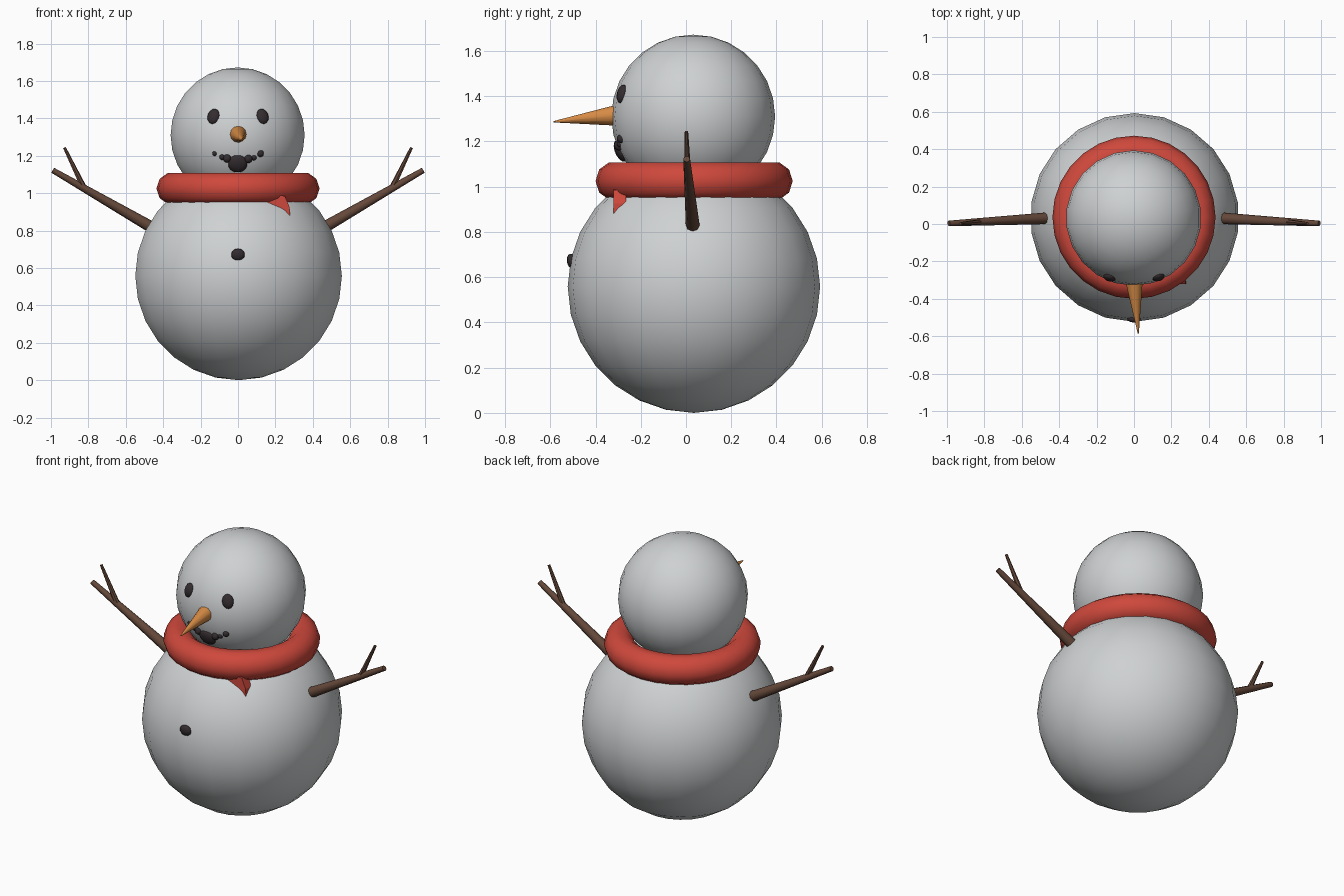
import bpy, bmesh, math
from mathutils import Vector

if "Cube" in bpy.data.objects:
    bpy.data.objects.remove(bpy.data.objects["Cube"])


def material(name, rgb):
    m = bpy.data.materials.new(name)
    m.diffuse_color = (*rgb, 1)
    m.use_nodes = True
    m.node_tree.nodes["Principled BSDF"].inputs["Base Color"].default_value = m.diffuse_color
    return m


SNOW = material("snow white", (0.62, 0.64, 0.65))
RED = material("scarf red", (0.62, 0.065, 0.045))
ORANGE = material("carrot orange", (0.68, 0.26, 0.06))
BROWN = material("bark brown", (0.13, 0.065, 0.042))
COAL = material("coal black", (0.035, 0.026, 0.03))


def finish(name, mat, angle=50):
    ob = bpy.context.object
    ob.name = name
    ob.data.materials.append(mat)
    bpy.ops.object.shade_smooth_by_angle(angle=math.radians(angle))
    return ob


def ball(name, mat, loc, size, segs=20, rings=12, rot=(0, 0, 0)):
    bpy.ops.mesh.primitive_uv_sphere_add(segments=segs, ring_count=rings,
                                         radius=1, location=loc, rotation=rot)
    bpy.context.object.scale = size
    return finish(name, mat)


def taper(name, mat, a, b, r1, r2, sides):
    """Tapered rod from point a to point b."""
    a, b = Vector(a), Vector(b)
    d = b - a
    bpy.ops.mesh.primitive_cone_add(vertices=sides, radius1=r1, radius2=r2,
                                    depth=d.length, location=(a + b) / 2)
    bpy.context.object.rotation_euler = d.to_track_quat('Z', 'Y').to_euler()
    return finish(name, mat)


# Snowballs
BODY_C, BODY_R = Vector((0.003, 0.035, 0.558)), 0.558
HEAD_C, HEAD_R = Vector((-0.002, 0.032, 1.31)), 0.362
ball("body", SNOW, BODY_C, [BODY_R] * 3, 22, 14)
ball("head", SNOW, HEAD_C, [HEAD_R] * 3, 22, 14)

# Scarf ring
bpy.ops.mesh.primitive_torus_add(major_segments=28, minor_segments=10,
                                 major_radius=0.349, minor_radius=0.087,
                                 location=(0, 0.036, 1.025))
finish("scarf", RED, 60)

# Flared scarf end hanging below the ring
tail = [(0.12, 0.935), (0.20, 0.905), (0.235, 0.875), (0.278, 0.852),
        (0.276, 0.925), (0.25, 0.985), (0.20, 0.99)]
bm = bmesh.new()
face = bm.faces.new([bm.verts.new((x, -0.32, z)) for x, z in tail])
ext = bmesh.ops.extrude_face_region(bm, geom=[face])
for v in ext["geom"]:
    if isinstance(v, bmesh.types.BMVert):
        v.co.y += 0.055
bmesh.ops.recalc_face_normals(bm, faces=bm.faces)
mesh = bpy.data.meshes.new("scarf_end")
bm.to_mesh(mesh)
bm.free()
mesh.materials.append(RED)
bpy.context.collection.objects.link(bpy.data.objects.new("scarf_end", mesh))

# Carrot nose
taper("nose", ORANGE, (0, -0.30, 1.316), (0.023, -0.585, 1.287), 0.047, 0.003, 12)


def coal(name, centre, radius, x, z, size, rot=(0, 0, 0)):
    """Coal lump seated on the front of a snowball."""
    dx, dz = x - centre.x, z - centre.z
    y = centre.y - math.sqrt(radius ** 2 - dx * dx - dz * dz) + 0.007
    ball(name, COAL, (x, y, z), size, 10, 7, rot)


# Eyes, mouth and button
for side, s in (("right", -1), ("left", 1)):
    coal(f"{side}_eye", HEAD_C, HEAD_R, s * 0.13, 1.41,
         (0.034, 0.022, 0.042), (-0.25, s * -0.2, s * 0.35))
coal("mouth", HEAD_C, HEAD_R, -0.002, 1.158, (0.054, 0.025, 0.05), (0.4, 0, 0))
for i, (x, z, r) in enumerate([(-0.125, 1.212, 0.013), (-0.085, 1.193, 0.016),
                               (-0.058, 1.186, 0.023), (0.055, 1.183, 0.023),
                               (0.085, 1.19, 0.015), (0.12, 1.212, 0.019)]):
    coal(f"mouth_lump_{i + 1}", HEAD_C, HEAD_R, x, z, (r, r, r))
coal("button", BODY_C, BODY_R, 0, 0.67, (0.038, 0.022, 0.034), (0.2, 0, 0))

# Stick arms with a twig each
for side, s in (("right", -1), ("left", 1)):
    taper(f"{side}_arm", BROWN, (s * 0.44, 0.032, 0.805), (s * 0.99, 0.003, 1.122),
          0.032, 0.015, 8)
    taper(f"{side}_twig", BROWN, (s * 0.825, 0.01, 1.03), (s * 0.928, 0.002, 1.243),
          0.016, 0.008, 7)
